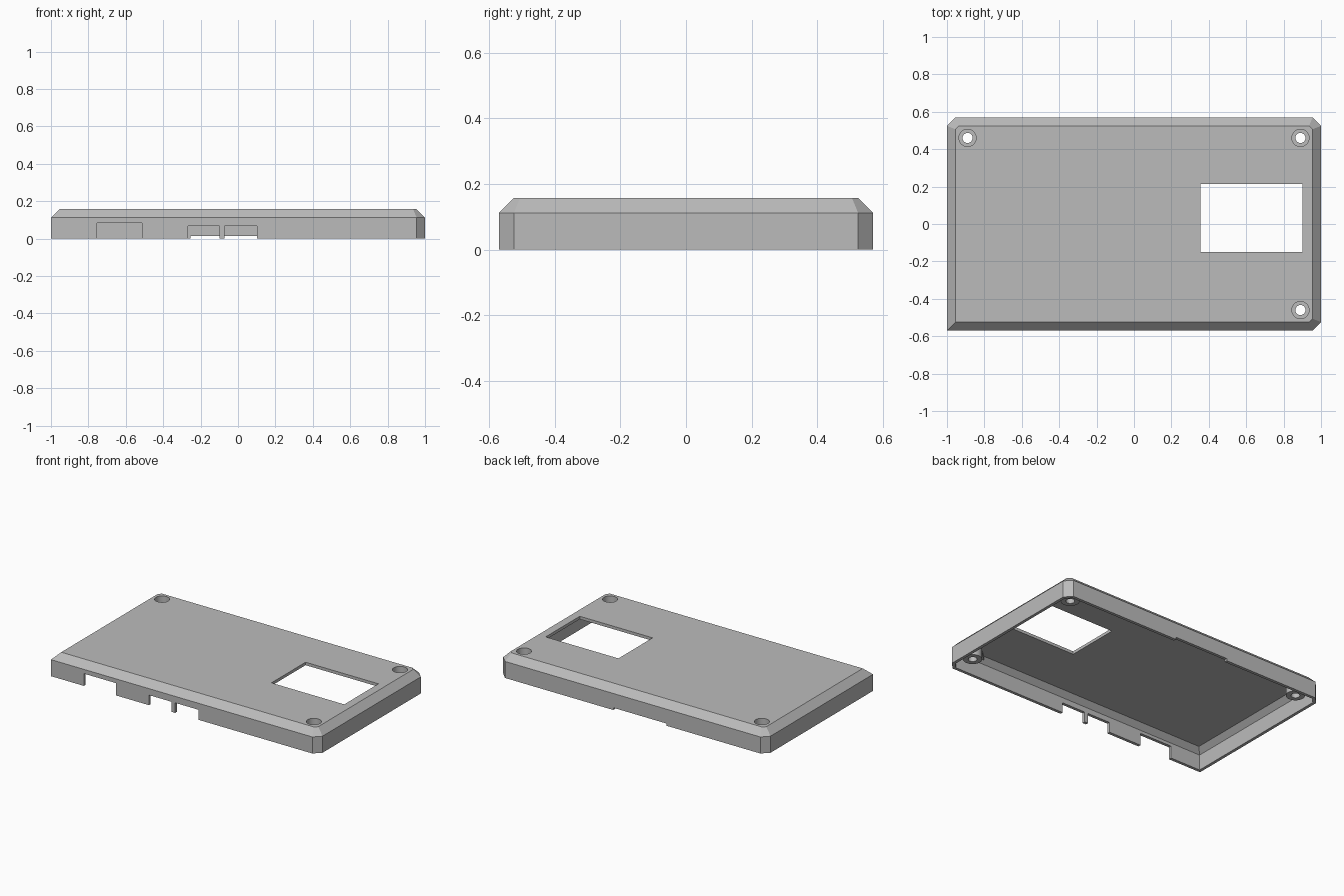
import bpy, bmesh, math

cube = bpy.data.objects.get("Cube")
if cube:
    bpy.data.objects.remove(cube, do_unlink=True)

HALF_X, HALF_Y, HEIGHT = 1.0, 0.57, 0.157
WALL, BEVEL = 0.02, 0.045
SHOULDER = HEIGHT - BEVEL
CEILING = HEIGHT - WALL

grey = bpy.data.materials.new("plain_grey")
grey.use_nodes = True
grey.diffuse_color = (0.5, 0.5, 0.5, 1)
bsdf = next(n for n in grey.node_tree.nodes if n.type == 'BSDF_PRINCIPLED')
bsdf.inputs["Base Color"].default_value = grey.diffuse_color
bsdf.inputs["Roughness"].default_value = 0.6


def outline(inset):
    """Plan of the case: three clipped corners, one square corner."""
    x, y = HALF_X - inset, HALF_Y - inset
    c = BEVEL - (2 - math.sqrt(2)) * inset
    return [(-x, -y), (x - c, -y), (x, -y + c), (x, y - c),
            (x - c, y), (-x + c, y), (-x, y - c)]


def loft(name, sections):
    """Closed solid through (z, outline) sections, bottom to top."""
    bm = bmesh.new()
    rings = [[bm.verts.new((x, y, z)) for x, y in pts] for z, pts in sections]
    for low, high in zip(rings, rings[1:]):
        for i in range(len(low)):
            j = (i + 1) % len(low)
            bm.faces.new((low[i], low[j], high[j], high[i]))
    bm.faces.new(rings[0][::-1])
    bm.faces.new(rings[-1])
    bmesh.ops.recalc_face_normals(bm, faces=bm.faces)
    mesh = bpy.data.meshes.new(name)
    bm.to_mesh(mesh)
    bm.free()
    mesh.materials.append(grey)
    obj = bpy.data.objects.new(name, mesh)
    bpy.context.collection.objects.link(obj)
    return obj


def box(name, x0, x1, y0, y1, z0, z1):
    pts = [(x0, y0), (x1, y0), (x1, y1), (x0, y1)]
    return loft(name, [(z0, pts), (z1, pts)])


def cylinder(name, x, y, radius, z0, z1, sides=40):
    angles = [2 * math.pi * i / sides for i in range(sides)]
    pts = [(x + radius * math.cos(a), y + radius * math.sin(a)) for a in angles]
    return loft(name, [(z0, pts), (z1, pts)])


def combine(target, tool, operation):
    tool.hide_render = True
    mod = target.modifiers.new(tool.name, 'BOOLEAN')
    mod.operation, mod.solver, mod.object = operation, 'EXACT', tool
    bpy.context.view_layer.objects.active = target
    bpy.ops.object.modifier_apply(modifier=mod.name)
    bpy.data.objects.remove(tool, do_unlink=True)


# Hollow lid with bevelled top edge inside and out
case = loft("case_lid", [(0, outline(0)), (SHOULDER, outline(0)),
                         (HEIGHT, outline(BEVEL))])
inner_shoulder = SHOULDER - WALL * math.tan(math.pi / 8)
inner_inset = WALL + CEILING - inner_shoulder
cavity = loft("cavity", [(-0.05, outline(WALL)), (inner_shoulder, outline(WALL)),
                         (CEILING, outline(inner_inset))])
combine(case, cavity, 'DIFFERENCE')

# Screw bosses with corner gussets, then counterbored holes
corners = [(1, -1), (1, 1), (-1, 1)]
for sx, sy in corners:
    plan = [(0.96, 0.33), (0.96, 0.5), (0.93, 0.53), (0.74, 0.53)]
    plan = [(sx * x, sy * y) for x, y in plan]
    combine(case, loft("gusset", [(0.12, plan), (0.147, plan)]), 'UNION')
    combine(case, cylinder("boss", 0.89 * sx, 0.46 * sy, 0.058, 0.04, 0.147), 'UNION')
for sx, sy in corners:
    x, y = 0.89 * sx, 0.46 * sy
    combine(case, cylinder("counterbore", x, y, 0.046, 0.08, 0.3), 'DIFFERENCE')
    combine(case, cylinder("screw_hole", x, y, 0.027, -0.1, 0.3), 'DIFFERENCE')

# Display window
combine(case, box("window", 0.355, 0.9, -0.15, 0.215, 0.05, 0.3), 'DIFFERENCE')

# Connector notches in the front wall and a shallow slot in the back wall
for x0, x1, top in [(-0.755, -0.513, 0.083), (-0.268, -0.098, 0.068),
                    (-0.072, 0.102, 0.068)]:
    combine(case, box("notch", x0, x1, -0.7, -0.5, -0.1, top), 'DIFFERENCE')
combine(case, box("back_slot", -0.255, 0.145, 0.5, 0.7, -0.1, 0.015), 'DIFFERENCE')

# Round holes smooth, everything else crisp
bpy.ops.object.select_all(action='DESELECT')
case.select_set(True)
bpy.context.view_layer.objects.active = case
bpy.ops.object.shade_smooth_by_angle(angle=math.radians(20))
